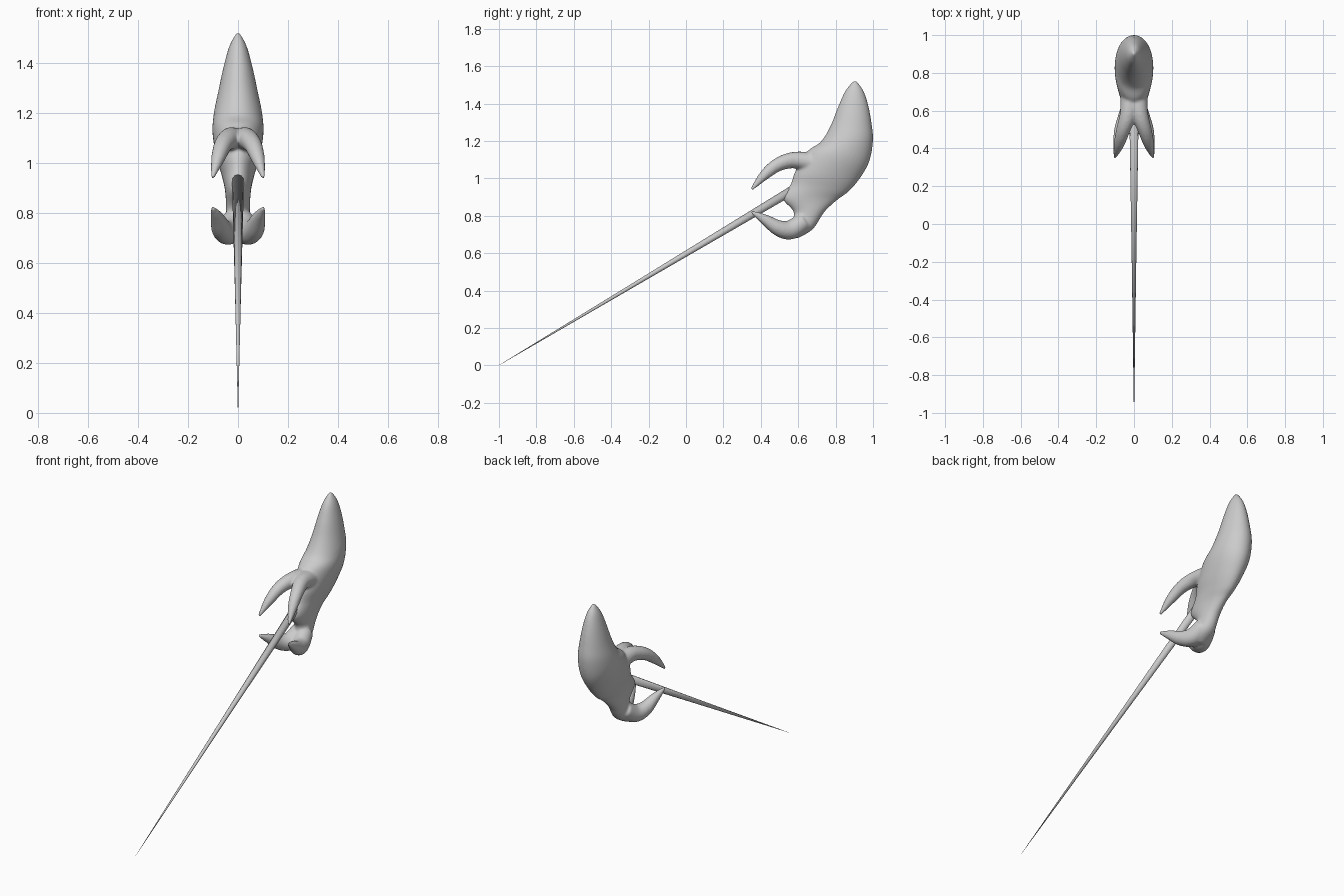
import bpy, bmesh, math
from mathutils import Vector

if "Cube" in bpy.data.objects:
    bpy.data.objects.remove(bpy.data.objects["Cube"])


def spline(rows, steps=6):
    """Catmull-Rom interpolation through rows of numbers."""
    out, n = [], len(rows)
    for i in range(n - 1):
        a, b, c, d = (rows[max(0, min(n - 1, i + k))] for k in (-1, 0, 1, 2))
        for s in range(steps):
            t = s / steps
            out.append([0.5 * (2 * q + (r - p) * t + (2 * p - 5 * q + 4 * r - e) * t * t
                               + (3 * q - p - 3 * r + e) * t ** 3)
                        for p, q, r, e in zip(a, b, c, d)])
    return out + [list(rows[-1])]


def ellipse(centre, u, v, sides=24):
    return [centre + u * math.cos(2 * math.pi * k / sides) + v * math.sin(2 * math.pi * k / sides)
            for k in range(sides)]


def loft(bm, rings):
    """Skin a list of rings into a closed shell."""
    loops = [[bm.verts.new(p) for p in ring] for ring in rings]
    n = len(loops[0])
    faces = [bm.faces.new((a[k], a[(k + 1) % n], b[(k + 1) % n], b[k]))
             for a, b in zip(loops, loops[1:]) for k in range(n)]
    faces += [bm.faces.new(loops[0]), bm.faces.new(loops[-1])]
    bmesh.ops.recalc_face_normals(bm, faces=faces)


def tube(bm, path, sides=24):
    """Round tube along rows of x, y, z, radius."""
    pts = [Vector(p[:3]) for p in path]
    rings = []
    for i, p in enumerate(pts):
        t = (pts[min(i + 1, len(pts) - 1)] - pts[max(i - 1, 0)]).normalized()
        u = (Vector((1, 0, 0)) - t * t.x).normalized()
        r = max(path[i][3], 0.0005)
        rings.append(ellipse(p, u * r, t.cross(u) * r, sides))
    loft(bm, rings)


def make_object(name, bm):
    mesh = bpy.data.meshes.new(name)
    bm.to_mesh(mesh)
    bm.free()
    mesh.polygons.foreach_set("use_smooth", [True] * len(mesh.polygons))
    obj = bpy.data.objects.new(name, mesh)
    bpy.context.collection.objects.link(obj)
    return obj


# Main body sections: front y, z, back y, z, half width
sections = [
    (0.893, 1.520, 0.913, 1.520, 0.008),
    (0.850, 1.465, 0.948, 1.470, 0.035),
    (0.812, 1.380, 0.975, 1.390, 0.058),
    (0.770, 1.275, 0.993, 1.290, 0.080),
    (0.720, 1.195, 1.000, 1.200, 0.097),
    (0.650, 1.145, 0.980, 1.090, 0.102),
    (0.585, 1.040, 0.930, 1.000, 0.085),
    (0.560, 0.970, 0.870, 0.930, 0.065),
    (0.515, 0.895, 0.810, 0.885, 0.052),
    (0.575, 0.820, 0.740, 0.820, 0.048),
    (0.560, 0.740, 0.680, 0.730, 0.050),
    (0.510, 0.690, 0.600, 0.680, 0.045),
]
# Prong paths: x, y, z, radius
upper_prong = [(0.015, 0.70, 1.08, 0.055), (0.03, 0.585, 1.098, 0.045), (0.058, 0.495, 1.075, 0.037),
               (0.08, 0.42, 1.018, 0.028), (0.102, 0.350, 0.940, 0.008)]
lower_prong = [(0.015, 0.63, 0.77, 0.05), (0.035, 0.56, 0.725, 0.052), (0.063, 0.495, 0.734, 0.043),
               (0.083, 0.42, 0.781, 0.028), (0.102, 0.350, 0.822, 0.008)]

# Body and four prongs, fused into one smooth skin
bm = bmesh.new()
rings = []
for fy, fz, by, bz, w in spline(sections):
    centre = Vector((0, (fy + by) / 2, (fz + bz) / 2))
    rings.append(ellipse(centre, Vector((0, by - fy, bz - fz)) / 2, Vector((w, 0, 0)), 40))
loft(bm, rings)
for prong in (upper_prong, lower_prong):
    for side in (1, -1):
        tube(bm, spline([(side * x, y, z, r) for x, y, z, r in prong]))
body = make_object("handle_body", bm)
remesh = body.modifiers.new("fuse", 'REMESH')
remesh.mode = 'VOXEL'
remesh.voxel_size = 0.007
remesh.use_smooth_shade = True
smooth = body.modifiers.new("soften", 'SMOOTH')
smooth.factor = 0.5
smooth.iterations = 10

# Long tapering spike
bm = bmesh.new()
tube(bm, [(0, 0.60, 0.955, 0.025), (0, -0.2, 0.478, 0.012), (0, -1.0, 0.001, 0.0005)], 12)
make_object("spike", bm)
